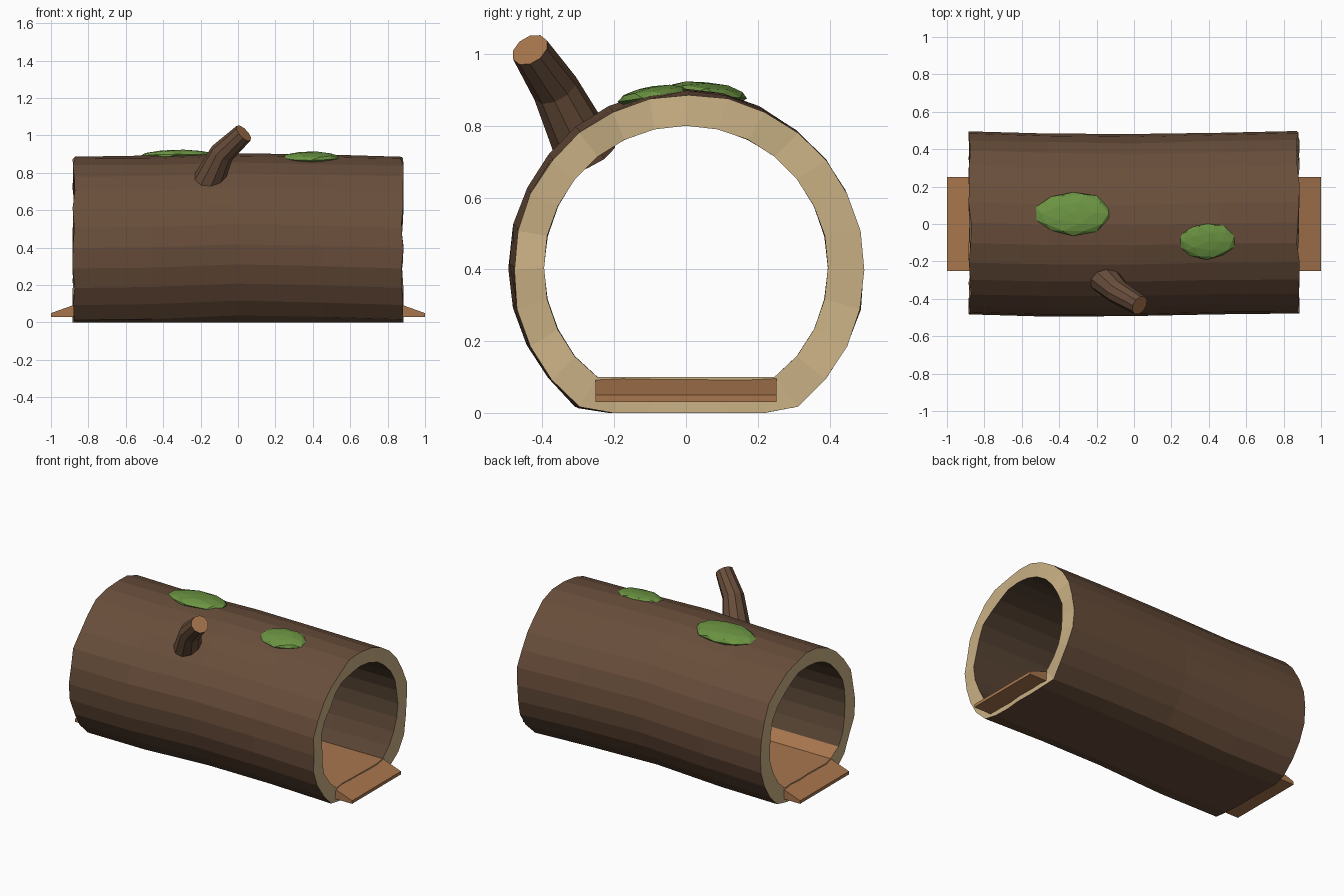
import bpy, bmesh, math, random
from mathutils import Vector, Euler

if "Cube" in bpy.data.objects:
    bpy.data.objects.remove(bpy.data.objects["Cube"])

random.seed(4)


def material(name, rgb):
    # sRGB 0-255 to linear diffuse colour
    m = bpy.data.materials.new(name)
    lin = [((c / 255 + 0.055) / 1.055) ** 2.4 for c in rgb]
    m.diffuse_color = (*lin, 1)
    m.use_nodes = True
    m.node_tree.nodes["Principled BSDF"].inputs["Base Color"].default_value = m.diffuse_color
    return m


BARK = material("bark_brown", (105, 78, 59))
INNER = material("inner_brown", (88, 68, 52))
RIM = material("pale_wood", (201, 176, 132))
PLANK = material("plank_brown", (168, 118, 77))
MOSS = material("moss_green", (107, 148, 66))


def finish(bm, name, mats):
    bmesh.ops.recalc_face_normals(bm, faces=bm.faces[:])
    me = bpy.data.meshes.new(name)
    bm.to_mesh(me)
    bm.free()
    for m in mats:
        me.materials.append(m)
    ob = bpy.data.objects.new(name, me)
    bpy.context.collection.objects.link(ob)
    return ob


def bridge(bm, a, b, index=0):
    n = len(a)
    rule = index if callable(index) else (lambda i: index)
    for i in range(n):
        j = (i + 1) % n
        f = bm.faces.new((a[i], a[j], b[j], b[i]))
        f.material_index = rule(i)


# Hollow log: slightly bowed outer shell, straight inner wall, flat floor
SIDES = 28
RINGS = [  # x, centre y, centre z, radius
    (-0.878, 0.007, 0.398, 0.490),
    (-0.46, -0.004, 0.402, 0.489),
    (0.0, -0.006, 0.418, 0.485),
    (0.45, 0.004, 0.410, 0.486),
    (0.878, 0.008, 0.398, 0.489),
]


def log_ring(bm, x, cy, cz, r, floor, x_jit, r_jit):
    ring = []
    for i in range(SIDES):
        a = math.tau * i / SIDES
        rr = r + random.uniform(-r_jit, r_jit)
        z = max(cz + rr * math.sin(a), floor)
        ring.append(bm.verts.new((x + random.uniform(-x_jit, x_jit),
                                  cy + rr * math.cos(a), z)))
    return ring


bm = bmesh.new()
outer, inner = [], []
for x, cy, cz, r in RINGS:
    end = abs(x) > 0.8
    outer.append(log_ring(bm, x, cy, cz, r, 0.0, 0.008 if end else 0, 0.003))
    inner.append(log_ring(bm, x, 0, 0.405, 0.396, 0.1, 0.008 if end else 0, 0.001))
for k in range(len(RINGS) - 1):
    bridge(bm, outer[k], outer[k + 1], 0)
    bridge(bm, inner[k], inner[k + 1], lambda i: 3 if 17 <= i <= 23 else 1)
for k in (0, -1):
    bridge(bm, outer[k], inner[k], 2)
finish(bm, "hollow_log", [BARK, INNER, RIM, PLANK])

# Entry ramps at both ends
for side, name in ((-1, "ramp_left"), (1, "ramp_right")):
    bm = bmesh.new()
    profile = [(0.86, 0.03), (1.0, 0.03), (1.0, 0.05), (0.86, 0.1)]
    near, far = [[bm.verts.new((side * x, y, z)) for x, z in profile]
                 for y in (-0.252, 0.252)]
    bridge(bm, near, far)
    bm.faces.new(near)
    bm.faces.new(far)
    finish(bm, name, [PLANK])

# Broken branch stub: tapered, bent tube with a cut end
path = [Vector(p) for p in
        ((-0.175, -0.275, 0.72), (-0.085, -0.365, 0.905), (0.03, -0.435, 1.012))]
radii = (0.088, 0.066, 0.054)
bm = bmesh.new()
rings = []
for k, p in enumerate(path):
    d = path[min(k + 1, 2)] - path[max(k - 1, 0)]
    u = d.cross(Vector((0, 1, 0))).normalized()
    v = d.cross(u).normalized()
    rings.append([bm.verts.new(p + radii[k] * (u * math.cos(a) + v * math.sin(a)))
                  for a in (math.tau * i / 10 for i in range(10))])
for a, b in zip(rings, rings[1:]):
    bridge(bm, a, b)
bm.faces.new(rings[0])
bm.faces.new(rings[-1]).material_index = 1
finish(bm, "branch_stub", [BARK, PLANK])

# Moss patches: flattened, roughened blobs lying on the bark
for name, loc, size, tilt in (
        ("moss_large", (-0.325, 0.055, 0.888), (0.212, 0.118, 0.036), -0.1),
        ("moss_small", (0.39, -0.09, 0.882), (0.155, 0.100, 0.031), 0.15)):
    bm = bmesh.new()
    bmesh.ops.create_icosphere(bm, subdivisions=2, radius=1)
    rot = Euler((tilt, 0, 0)).to_matrix()
    for vert in bm.verts:
        c = vert.co * random.uniform(0.93, 1.03)
        c.z = min(c.z, 0.93)
        vert.co = rot @ Vector(a * s for a, s in zip(c, size)) + Vector(loc)
    finish(bm, name, [MOSS])
